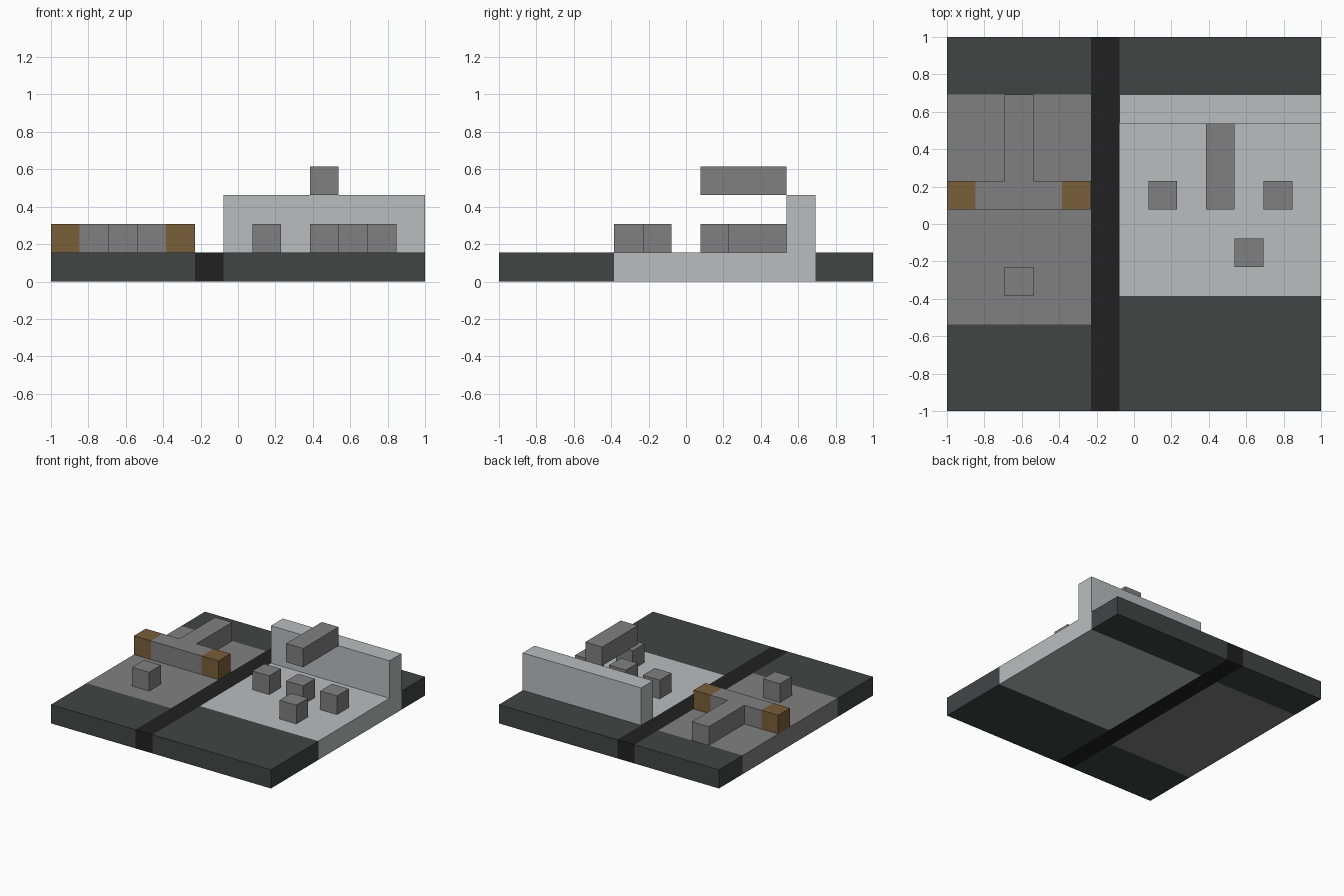
import bpy
import bmesh
from mathutils import Vector

if "Cube" in bpy.data.objects:
    bpy.data.objects.remove(bpy.data.objects["Cube"], do_unlink=True)

UNIT = 2 / 13  # the model sits on a 13 x 13 block grid


def make_material(name, rgb):
    mat = bpy.data.materials.new(name)
    mat.use_nodes = True
    mat.diffuse_color = (*rgb, 1)
    shader = next(n for n in mat.node_tree.nodes if n.type == 'BSDF_PRINCIPLED')
    shader.inputs["Base Color"].default_value = (*rgb, 1)
    return mat


slate = make_material("dark_slate", (0.051, 0.061, 0.060))
black = make_material("black", (0.015, 0.015, 0.015))
grey = make_material("mid_grey", (0.216, 0.216, 0.216))
pale = make_material("pale_grey", (0.49, 0.515, 0.515))
brown = make_material("brown", (0.195, 0.112, 0.042))


def block(name, mat, start, size):
    """Box with its low corner at a grid cell and its size in cells."""
    start, size = Vector(start), Vector(size)
    mesh = bpy.data.meshes.new(name)
    bm = bmesh.new()
    bmesh.ops.create_cube(bm, size=UNIT)
    bmesh.ops.scale(bm, vec=size, verts=bm.verts)
    bm.to_mesh(mesh)
    bm.free()
    mesh.materials.append(mat)
    obj = bpy.data.objects.new(name, mesh)
    obj.location = (start + size / 2 - Vector((6.5, 6.5, 0))) * UNIT
    bpy.context.collection.objects.link(obj)
    return obj


# Ground: two halves split by a dark strip
block("dividing_strip", black, (5, 0, 0), (1, 13, 1))
block("right_ground_front", slate, (0, 0, 0), (5, 3, 1))
block("right_floor", grey, (0, 3, 0), (5, 8, 1))
block("right_ground_back", slate, (0, 11, 0), (5, 2, 1))
block("left_ground_front", slate, (6, 0, 0), (7, 4, 1))
block("left_floor", pale, (6, 4, 0), (7, 6, 1))
block("left_ground_back", slate, (6, 11, 0), (7, 2, 1))

# Back wall with the beam reaching out from its top
block("back_wall", pale, (6, 10, 0), (7, 1, 3))
block("overhead_beam", grey, (9, 7, 3), (1, 3, 1))

# T-shaped counter with wooden ends
block("counter_bar", grey, (1, 7, 1), (3, 1, 1))
block("counter_stem", grey, (2, 8, 1), (1, 3, 1))
for side, x in (("right", 0), ("left", 4)):
    block("counter_end_" + side, brown, (x, 7, 1), (1, 1, 1))

# Loose stools
for i, (x, y) in enumerate([(2, 4), (7, 7), (9, 7), (11, 7), (10, 5)], 1):
    block(f"stool_{i}", grey, (x, y, 1), (1, 1, 1))
